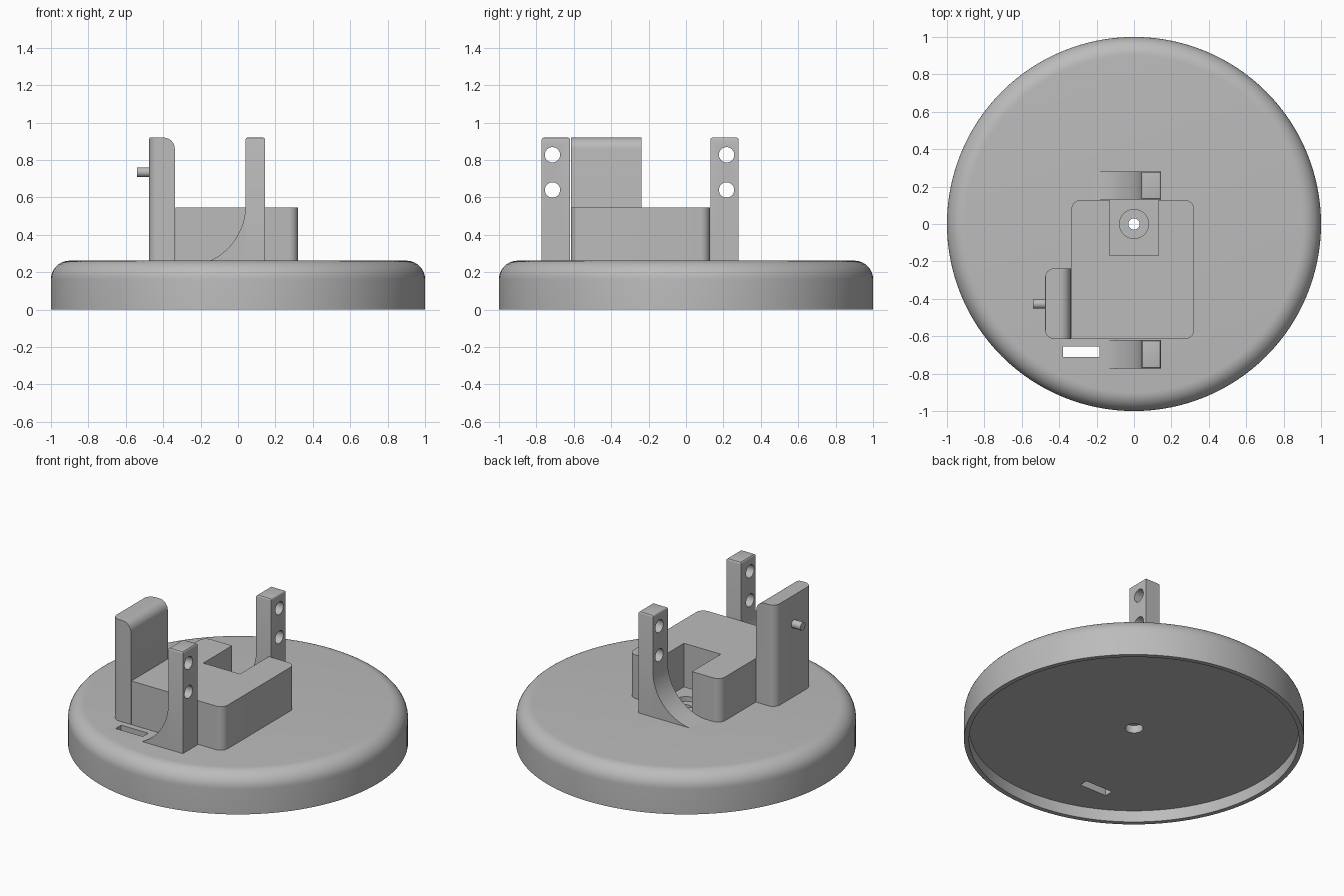
import bpy, bmesh, math
from mathutils import Vector, Matrix

cube = bpy.data.objects.get("Cube")
if cube:
    bpy.data.objects.remove(cube, do_unlink=True)

grey = bpy.data.materials.new("plain grey")
grey.use_nodes = True
grey.diffuse_color = (0.5, 0.5, 0.5, 1)
grey.node_tree.nodes["Principled BSDF"].inputs["Base Color"].default_value = (0.5, 0.5, 0.5, 1)

DECK = 0.262   # top of the base
TOP = 0.92     # top of posts and slab


def finish(name, bm):
    bmesh.ops.recalc_face_normals(bm, faces=bm.faces)
    mesh = bpy.data.meshes.new(name)
    bm.to_mesh(mesh)
    bm.free()
    mesh.materials.append(grey)
    obj = bpy.data.objects.new(name, mesh)
    bpy.context.collection.objects.link(obj)
    return obj


def box(name, lo, hi, bevels=()):
    """Box between two corners; bevels are (edge rule, radius, segments)."""
    lo, hi = Vector(lo), Vector(hi)
    bm = bmesh.new()
    bmesh.ops.create_cube(bm, size=1)
    for v in bm.verts:
        v.co = Vector(l + (h - l) * (c + 0.5) for l, h, c in zip(lo, hi, v.co))
    for rule, radius, segments in bevels:
        edges = [e for e in bm.edges if rule(*e.verts)]
        bmesh.ops.bevel(bm, geom=edges, offset=radius, segments=segments,
                        profile=0.5, affect='EDGES')
    return finish(name, bm)


def cylinder(name, center, radius, length, axis='Z', sides=32):
    bm = bmesh.new()
    turn = Matrix.Rotation(math.pi / 2, 4, 'Y') if axis == 'X' else Matrix()
    bmesh.ops.create_cone(bm, cap_ends=True, segments=sides, radius1=radius, radius2=radius,
                          depth=length, matrix=Matrix.Translation(center) @ turn)
    return finish(name, bm)


def cut(obj, cutters):
    for cutter in cutters:
        mod = obj.modifiers.new("cut", 'BOOLEAN')
        mod.operation, mod.solver, mod.object = 'DIFFERENCE', 'EXACT', cutter
        bpy.context.view_layer.objects.active = obj
        bpy.ops.object.modifier_apply(modifier=mod.name)
        bpy.data.objects.remove(cutter, do_unlink=True)


def arc(cx, cz, r, start, end, steps):
    angles = [math.radians(start + (end - start) * i / steps) for i in range(steps + 1)]
    return [(cx + r * math.cos(a), cz + r * math.sin(a)) for a in angles]


def is_vertical(a, b):
    return abs(a.co.z - b.co.z) > 0.1


# Round base: turned profile with a filleted rim and a shallow recess below
profile = [(0, 0.075), (0.97, 0.075), (0.97, 0), (1, 0)]
profile += arc(0.9, DECK - 0.1, 0.1, 0, 90, 10) + [(0, DECK)]
bm = bmesh.new()
verts = [bm.verts.new((x, 0, z)) for x, z in profile]
edges = [bm.edges.new(pair) for pair in zip(verts, verts[1:])]
bmesh.ops.spin(bm, geom=verts + edges, cent=(0, 0, 0), axis=(0, 0, 1),
               angle=math.tau, steps=128)
bmesh.ops.remove_doubles(bm, verts=bm.verts, dist=1e-4)
bmesh.ops.dissolve_degenerate(bm, edges=bm.edges, dist=1e-5)
base = finish("round_base", bm)

# Cable slot and stepped centre hole
cut(base, [
    box("slot_cutter", (-0.38, -0.712, 0), (-0.185, -0.655, 0.5)),
    cylinder("hole_cutter", (0, 0, 0.2), 0.03, 0.6),
    cylinder("upper_step_cutter", (0, 0, DECK), 0.078, 0.06),
    cylinder("lower_step_cutter", (0, 0, 0.075), 0.053, 0.1),
])

# Main block with rounded corners and a notch at the back
block = box("main_block", (-0.335, -0.615, DECK), (0.322, 0.128, 0.545),
            [(lambda a, b: is_vertical(a, b) and (a.co.x > 0 or a.co.y > 0), 0.05, 8)])
cut(block, [box("notch_cutter", (-0.132, -0.168, 0), (0.132, 0.4, 1))])

# Tall side slab with rounded top and outer corners
box("side_slab", (-0.475, -0.615, DECK), (-0.338, -0.237, TOP), [
    (lambda a, b: is_vertical(a, b) and a.co.x < -0.4, 0.05, 8),
    (lambda a, b: a.co.z > TOP - 0.001 and b.co.z > TOP - 0.001
     and abs(a.co.y - b.co.y) > 0.2, 0.06, 8)])
cylinder("side_pin", (-0.5, -0.427, 0.735), 0.026, 0.08, 'X', 24)

# Drilled posts, each with a concave foot
for side, y0, y1, hole_y, reach in (("front", -0.772, -0.62, -0.714, 0.188),
                                    ("back", 0.13, 0.282, 0.217, 0.265)):
    post = box(side + "_post", (0.04, y0, DECK), (0.145, y1, TOP),
               [(lambda a, b: min(a.co.z, b.co.z) > TOP - 0.001, 0.012, 3)])
    cut(post, [cylinder("drill_cutter", (0.09, hole_y, z), 0.041, 0.5, 'X')
               for z in (0.64, 0.828)])

    rise = 0.295
    r = (reach ** 2 + rise ** 2) / (2 * reach)
    start = -math.degrees(math.asin(min(1, rise / r)))
    foot = arc(0.04 - r, DECK + rise, r, start, 0, 16) + [(0.04, DECK)]
    bm = bmesh.new()
    face = bm.faces.new([bm.verts.new((x, y0, z)) for x, z in foot])
    grown = bmesh.ops.extrude_face_region(bm, geom=[face], use_keep_orig=True)["geom"]
    bmesh.ops.translate(bm, vec=(0, y1 - y0, 0),
                        verts=[g for g in grown if isinstance(g, bmesh.types.BMVert)])
    finish(side + "_post_foot", bm)

# Smooth the rounded surfaces and keep the edges sharp
bpy.ops.object.select_all(action='DESELECT')
for obj in bpy.context.collection.objects:
    if obj.type == 'MESH' and obj.data.materials and obj.data.materials[0] == grey:
        obj.select_set(True)
        bpy.context.view_layer.objects.active = obj
bpy.ops.object.shade_smooth_by_angle(angle=math.radians(30))
